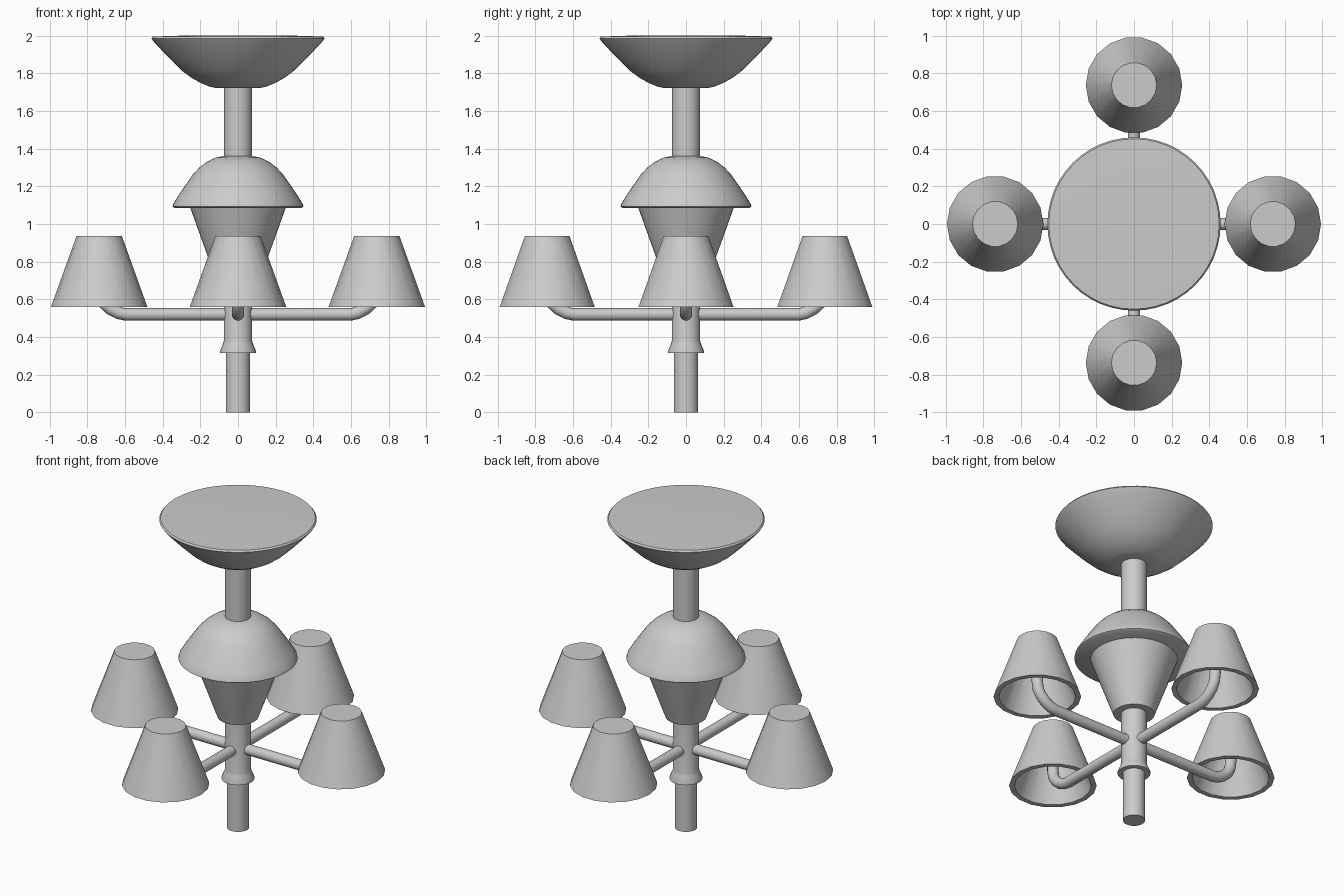
import bpy, bmesh, math
from mathutils import Vector, Matrix

if "Cube" in bpy.data.objects:
    bpy.data.objects.remove(bpy.data.objects["Cube"])


def finish(name, bm, angle=35):
    bmesh.ops.remove_doubles(bm, verts=bm.verts, dist=1e-5)
    bmesh.ops.recalc_face_normals(bm, faces=bm.faces)
    mesh = bpy.data.meshes.new(name)
    bm.to_mesh(mesh)
    bm.free()
    ob = bpy.data.objects.new(name, mesh)
    bpy.context.collection.objects.link(ob)
    bpy.ops.object.select_all(action='DESELECT')
    bpy.context.view_layer.objects.active = ob
    ob.select_set(True)
    bpy.ops.object.shade_smooth_by_angle(angle=math.radians(angle))
    return ob


def lathe(name, profile, sides=48, centre=(0, 0), angle=35):
    """Revolve (radius, z) points, closed on the axis, about a vertical line."""
    bm = bmesh.new()
    vs = [bm.verts.new((r, 0, z)) for r, z in profile]
    es = [bm.edges.new(p) for p in zip(vs, vs[1:])]
    bmesh.ops.spin(bm, geom=vs + es, cent=(0, 0, 0), axis=(0, 0, 1),
                   angle=math.tau, steps=sides)
    bmesh.ops.translate(bm, verts=bm.verts, vec=(centre[0], centre[1], 0))
    return finish(name, bm, angle)


def tube(name, path, radius, turn, sides=16):
    """Sweep a circle along (x, z) points, then turn about the z axis."""
    bm = bmesh.new()
    pts = [Vector((x, 0, z)) for x, z in path]
    rings = []
    for i, p in enumerate(pts):
        d = (pts[min(i + 1, len(pts) - 1)] - pts[max(i - 1, 0)]).normalized()
        side = Vector((0, 1, 0))
        up = d.cross(side)
        rings.append([bm.verts.new(p + radius * (side * math.cos(a) + up * math.sin(a)))
                      for a in (math.tau * k / sides for k in range(sides))])
    for a, b in zip(rings, rings[1:]):
        for k in range(sides):
            n = (k + 1) % sides
            bm.faces.new((a[k], a[n], b[n], b[k]))
    bm.faces.new(rings[0])
    bm.faces.new(rings[-1])
    bmesh.ops.rotate(bm, verts=bm.verts, matrix=Matrix.Rotation(turn, 3, 'Z'))
    return finish(name, bm, 40)


# ceiling canopy
lathe("ceiling_canopy", [(0, 2.0), (0.30, 2.0), (0.452, 1.995), (0.46, 1.985),
                         (0.445, 1.965), (0.36, 1.875), (0.295, 1.812), (0.25, 1.778),
                         (0.20, 1.75), (0.15, 1.729), (0.115, 1.722), (0, 1.722)])

# hanging rod
lathe("hanging_rod", [(0, 1.75), (0.075, 1.75), (0.075, 1.34), (0, 1.34)], 32)

# central dome
lathe("central_dome", [(0, 1.36), (0.08, 1.36), (0.12, 1.352), (0.165, 1.331),
                       (0.205, 1.30), (0.24, 1.262), (0.28, 1.205), (0.32, 1.145),
                       (0.345, 1.105), (0.348, 1.093), (0.335, 1.085), (0, 1.085)])

# tapered body under the dome
lathe("tapered_body", [(0, 1.09), (0.255, 1.09), (0.12, 0.715), (0, 0.715)])

# central stem with flared collar
lathe("central_stem", [(0, 0.74), (0.075, 0.74), (0.075, 0.38), (0.08, 0.362),
                       (0.096, 0.325), (0.096, 0.315), (0, 0.315)], 32)

# lower finial tube
lathe("lower_finial", [(0, 0.33), (0.065, 0.33), (0.065, 0), (0, 0)], 32)

# four arms, each carrying a hollow lamp shade
arm_path = [(0.04, 0.52), (0.60, 0.52), (0.635, 0.528), (0.675, 0.548),
            (0.71, 0.58), (0.73, 0.615), (0.737, 0.66), (0.737, 0.91)]
shade = [(0, 0.937), (0.12, 0.937), (0.256, 0.56), (0.225, 0.56), (0.10, 0.905), (0, 0.905)]
for i, side in enumerate(("right", "back", "left", "front")):
    a = i * math.pi / 2
    tube("arm_" + side, arm_path, 0.033, a)
    lathe("lamp_shade_" + side, shade, 18, (0.737 * math.cos(a), 0.737 * math.sin(a)))
